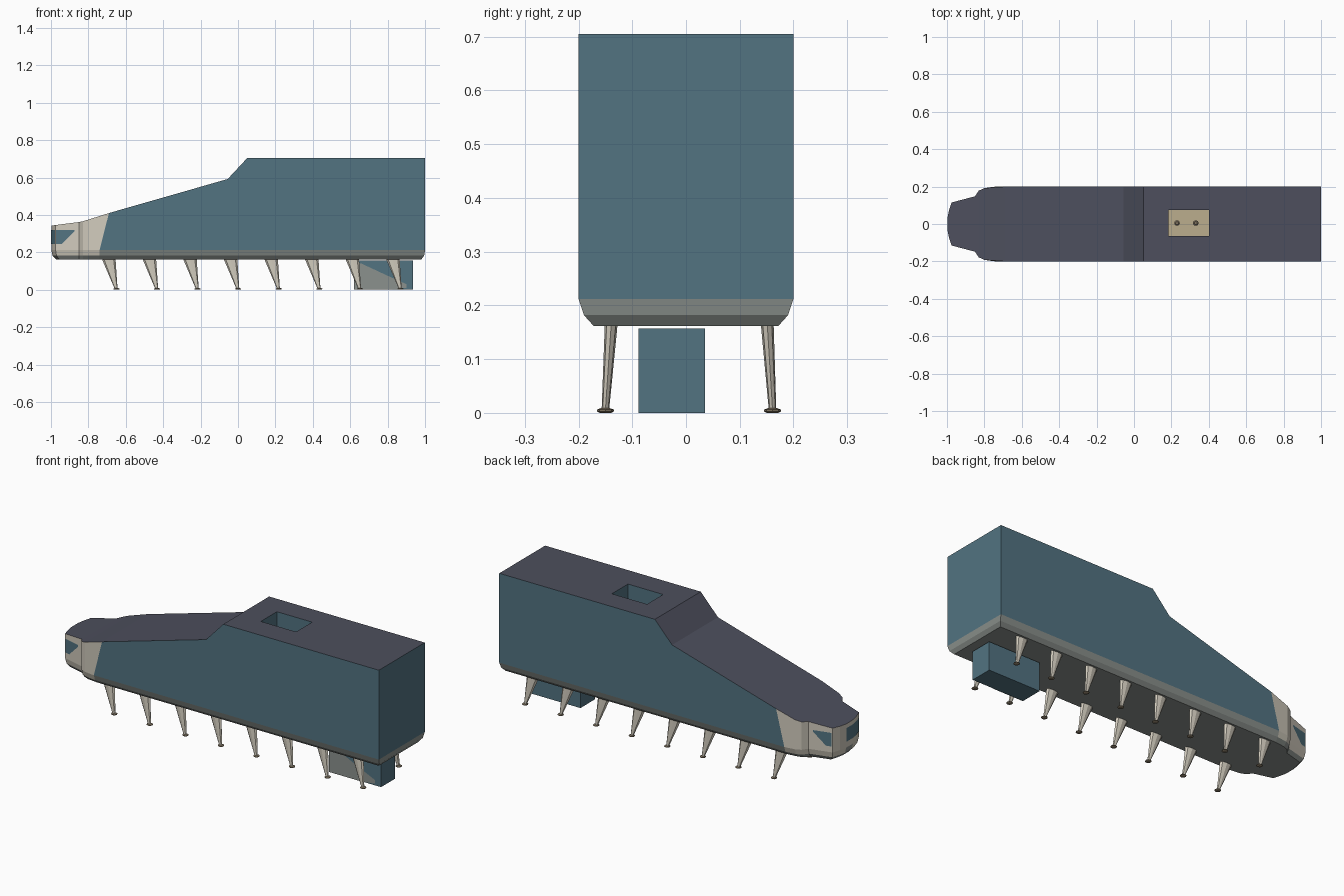
import bpy, bmesh, math

cube = bpy.data.objects.get("Cube")
if cube:
    bpy.data.objects.remove(cube, do_unlink=True)


def material(name, hexa):
    def lin(c):
        c /= 255
        return c / 12.92 if c <= 0.04045 else ((c + 0.055) / 1.055) ** 2.4
    col = (*[lin(int(hexa[i:i + 2], 16)) for i in (0, 2, 4)], 1)
    m = bpy.data.materials.new(name)
    m.use_nodes = True
    m.diffuse_color = col
    m.node_tree.nodes["Principled BSDF"].inputs["Base Color"].default_value = col
    return m


BLUE, ROOF, CREAM, GRAY, TAN, BROWN = range(6)
MATS = [material("slate blue", "527381"), material("dark roof gray", "4d4f5d"),
        material("cream", "d0cabc"), material("hull gray", "8b918d"),
        material("tan", "bbad8d"), material("brown", "7d715e")]


def finish(name, bm):
    bmesh.ops.remove_doubles(bm, verts=bm.verts, dist=1e-5)
    bmesh.ops.recalc_face_normals(bm, faces=bm.faces)
    mesh = bpy.data.meshes.new(name)
    bm.to_mesh(mesh)
    bm.free()
    for m in MATS:
        mesh.materials.append(m)
    ob = bpy.data.objects.new(name, mesh)
    bpy.context.scene.collection.objects.link(ob)
    return ob


def face(bm, verts, mat):
    f = bm.faces.new(verts)
    f.material_index = mat
    return f


# Hull stations: top x, side x, half width, roof height, lower edge setback
STATIONS = [(-0.998, -0.998, 0.03, 0.343, 0.025), (-0.99, -0.99, 0.07, 0.344, 0.025),
            (-0.975, -0.975, 0.115, 0.346, 0.02), (-0.85, -0.85, 0.148, 0.362, 0),
            (-0.83, -0.83, 0.178, 0.366, 0), (-0.8, -0.8, 0.192, 0.375, 0),
            (-0.69, -0.74, 0.2, 0.41, 0), (-0.055, -0.055, 0.2, 0.592, 0),
            (0.05, 0.05, 0.2, 0.705, 0), (1, 1, 0.2, 0.705, -0.02)]
SLANT = 6            # station where the cream nose meets the blue body
PIT = (0.185, 0.40, -0.065, 0.075)
PIT_FLOOR = 0.59


def section(bm, xt, xs, w, zt, d):
    rows = [(xt, w, zt), (xs, w, 0.212), (xs + d * 0.25, w * 0.95, 0.182), (xs + d, w * 0.86, 0.162)]
    return [[bm.verts.new((x, s * y, z)) for x, y, z in rows] for s in (-1, 1)]


bm = bmesh.new()
secs = [section(bm, *s) for s in STATIONS]
for i in range(len(secs) - 1):
    a, b = secs[i], secs[i + 1]
    nose = i < SLANT
    for s in (0, 1):
        for r in range(3):
            mat = GRAY if r == 2 or (r == 1 and not nose) else CREAM if nose else BLUE
            face(bm, [a[s][r], b[s][r], b[s][r + 1], a[s][r + 1]], mat)
    face(bm, [a[0][3], b[0][3], b[1][3], a[1][3]], GRAY)
    if i < len(secs) - 2:
        face(bm, [a[0][0], b[0][0], b[1][0], a[1][0]], ROOF)
# End caps
for sec, side in ((secs[0], CREAM), (secs[-1], BLUE)):
    for r in range(3):
        face(bm, [sec[0][r], sec[1][r], sec[1][r + 1], sec[0][r + 1]], side if r == 0 else GRAY)
# Flat roof with the sunken pit
x0, x1, y0, y1 = PIT
corners = [(x0, y0), (x1, y0), (x1, y1), (x0, y1)]
rim = [bm.verts.new((x, y, 0.705)) for x, y in corners]
low = [bm.verts.new((x, y, PIT_FLOOR)) for x, y in corners]
a, b = secs[-2], secs[-1]
outer = [a[0][0], b[0][0], b[1][0], a[1][0]]
for k in range(4):
    n = (k + 1) % 4
    face(bm, [outer[k], outer[n], rim[n], rim[k]], ROOF)
    face(bm, [rim[k], rim[n], low[n], low[k]], BLUE)
face(bm, low, TAN)
finish("hull", bm)


def plate(name, strip, mat):
    """Thin painted panel from pairs of (upper, lower) points."""
    bm = bmesh.new()
    pairs = [[bm.verts.new(p) for p in pair] for pair in strip]
    for p, q in zip(pairs, pairs[1:]):
        face(bm, [p[0], q[0], q[1], p[1]], mat)
    return finish(name, bm)


# Nose windows
for name, s in (("right_window", -1), ("left_window", 1)):
    def side(x, z):
        return (x, s * (0.117 + (x + 0.975) * 0.264), z)
    plate(name, [(side(-0.972, 0.32), side(-0.972, 0.245)),
                 (side(-0.942, 0.32), side(-0.942, 0.245)),
                 (side(-0.875, 0.32), side(-0.875, 0.312))], BLUE)
plate("front_window", [((x, y, 0.32), (x, y, 0.245)) for x, y in
                       ((-0.979, -0.111), (-0.992, -0.07), (-1, -0.03), (-1, 0.03))], BLUE)


def ring(bm, cx, cy, z, rx, ry, n):
    return [bm.verts.new((cx + rx * math.cos(2 * math.pi * k / n),
                          cy + ry * math.sin(2 * math.pi * k / n), z)) for k in range(n)]


def loft(bm, rings, mat):
    for p, q in zip(rings, rings[1:]):
        for k in range(len(p)):
            n = (k + 1) % len(p)
            face(bm, [p[k], p[n], q[n], q[k]], mat)
    face(bm, rings[0], mat)
    face(bm, rings[-1], mat)


# Eight pairs of tapered legs with small feet
for i in range(8):
    x = -0.65 + i * 0.217
    for name, top, foot in (("right", -0.139, -0.15), ("left", 0.151, 0.161)):
        bm = bmesh.new()
        loft(bm, [ring(bm, x - 0.042, top, 0.168, 0.037, 0.012, 8),
                  ring(bm, x - 0.002, foot, 0.006, 0.008, 0.007, 8)], CREAM)
        loft(bm, [ring(bm, x, foot, z, r, r, 8)
                  for z, r in ((0, 0.011), (0.003, 0.016), (0.006, 0.016), (0.009, 0.008))], BROWN)
        finish(f"{name}_leg_{i + 1}", bm)

# Knobs on the pit floor
for i, x in enumerate((0.23, 0.33)):
    bm = bmesh.new()
    loft(bm, [ring(bm, x, 0.005, PIT_FLOOR + z, r, r, 10)
              for z, r in ((0, 0.008), (0.03, 0.008), (0.033, 0.015), (0.045, 0.015), (0.05, 0.008))], BROWN)
    finish(f"pit_knob_{i + 1}", bm)

# Box slung below the rear, with a pale panel on its front
bm = bmesh.new()
bx, by = (0.62, 0.935), (-0.088, 0.035)
loft(bm, [[bm.verts.new((x, y, z)) for x, y in
           ((bx[0], by[0]), (bx[1], by[0]), (bx[1], by[1]), (bx[0], by[1]))] for z in (0, 0.157)], BLUE)
finish("lower_box", bm)
plate("box_panel", [((x, -0.09, z), (x, -0.09, b)) for x, z, b in
                    ((0.62, 0.148, 0), (0.66, 0.14, 0), (0.8, 0.075, 0), (0.9, 0.03, 0.01))], GRAY)
